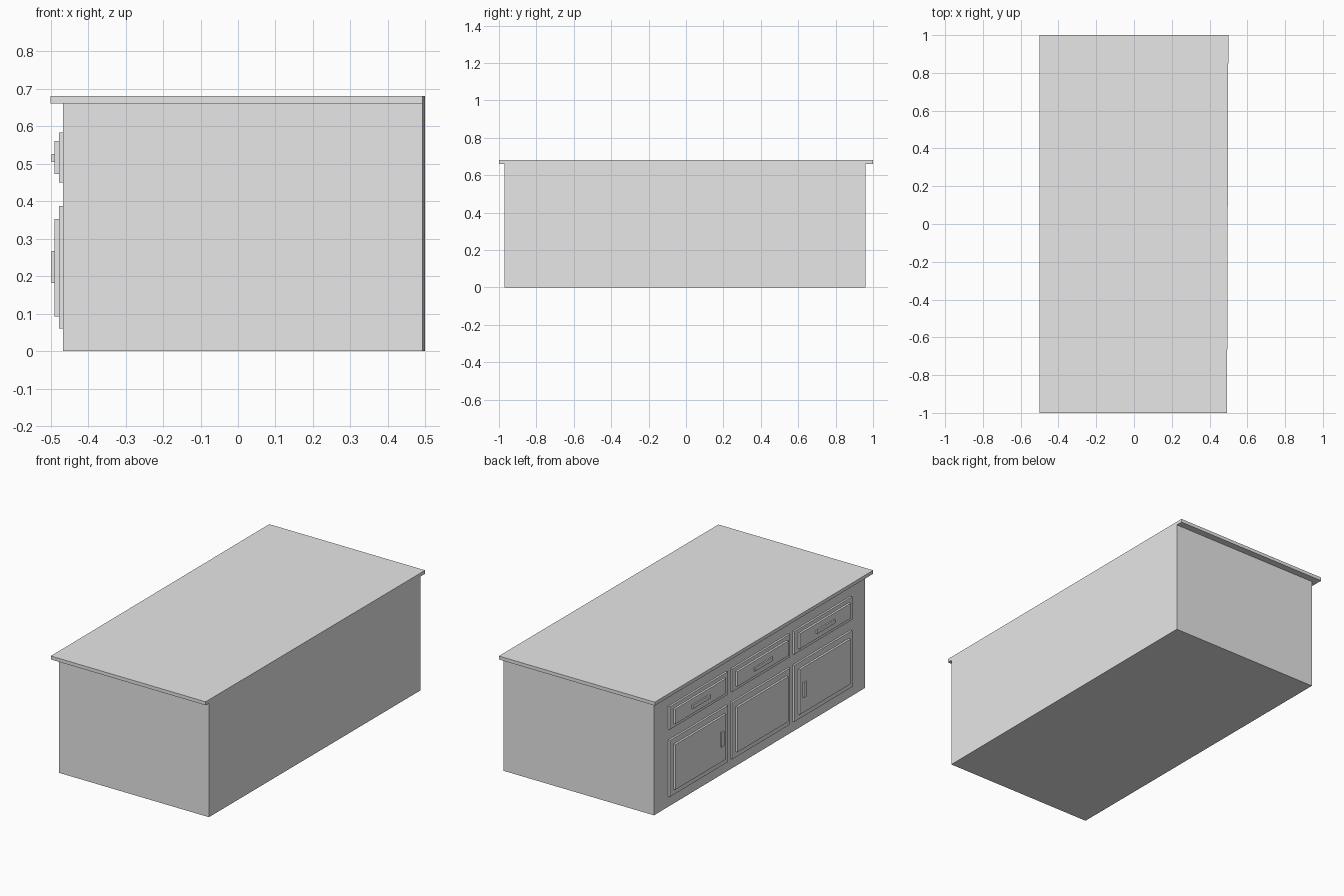
import bpy
import bmesh

cube = bpy.data.objects.get("Cube")
if cube:
    bpy.data.objects.remove(cube, do_unlink=True)

# Single plain grey finish
grey = bpy.data.materials.new("plain grey")
grey.use_nodes = True
colour = (0.8, 0.8, 0.8, 1)
grey.diffuse_color = colour
grey.node_tree.nodes["Principled BSDF"].inputs["Base Color"].default_value = colour


def prism(name, outline, z0, z1):
    """Extrude a plan outline from z0 up to z1."""
    bm = bmesh.new()
    base = bm.faces.new([bm.verts.new((x, y, z0)) for x, y in outline])
    ext = bmesh.ops.extrude_face_region(bm, geom=[base], use_keep_orig=True)
    top = [v for v in ext["geom"] if isinstance(v, bmesh.types.BMVert)]
    bmesh.ops.translate(bm, verts=top, vec=(0, 0, z1 - z0))
    bmesh.ops.recalc_face_normals(bm, faces=bm.faces)
    mesh = bpy.data.meshes.new(name)
    bm.to_mesh(mesh)
    bm.free()
    mesh.materials.append(grey)
    obj = bpy.data.objects.new(name, mesh)
    bpy.context.collection.objects.link(obj)
    return obj


def side_x(y):
    """The plain long side runs very slightly out of square."""
    return 0.496 + 0.0035 * y


def slab(name, x0, y0, y1, z0, z1):
    outline = [(x0, y0), (side_x(y0), y0), (side_x(y1), y1), (x0, y1)]
    return prism(name, outline, z0, z1)


def plate(name, x_back, x_front, y_mid, width, z0, z1):
    """Box standing proud of the cabinet face, which looks toward -x."""
    a, b = y_mid - width / 2, y_mid + width / 2
    outline = [(x_front, a), (x_back, a), (x_back, b), (x_front, b)]
    return prism(name, outline, z0, z1)


# Carcass and worktop
FACE, FRAME, PANEL, PULL = -0.467, -0.478, -0.49, -0.498
slab("cabinet_body", FACE, -0.97, 0.96, 0, 0.66)
slab("countertop", -0.5, -1, 1, 0.66, 0.68)

# Three bays, each with a drawer above a door
MID, PITCH, WIDTH, INSET = -0.005, 0.57, 0.53, 0.032
for bay, step in (("left", 1), ("middle", 0), ("right", -1)):
    y = MID + step * PITCH
    plate(f"{bay}_drawer_front", FACE, FRAME, y, WIDTH, 0.45, 0.583)
    plate(f"{bay}_drawer_panel", FRAME, PANEL, y, WIDTH - 2 * INSET, 0.473, 0.56)
    plate(f"{bay}_drawer_handle", PANEL, PULL, y, 0.165, 0.505, 0.526)
    plate(f"{bay}_door_front", FACE, FRAME, y, WIDTH, 0.06, 0.387)
    plate(f"{bay}_door_panel", FRAME, PANEL, y, WIDTH - 2 * INSET, 0.092, 0.353)
    # Outer doors have upright handles on the edge nearest the middle
    if step:
        plate(f"{bay}_door_handle", PANEL, PULL, MID + step * 0.377, 0.026, 0.182, 0.267)
